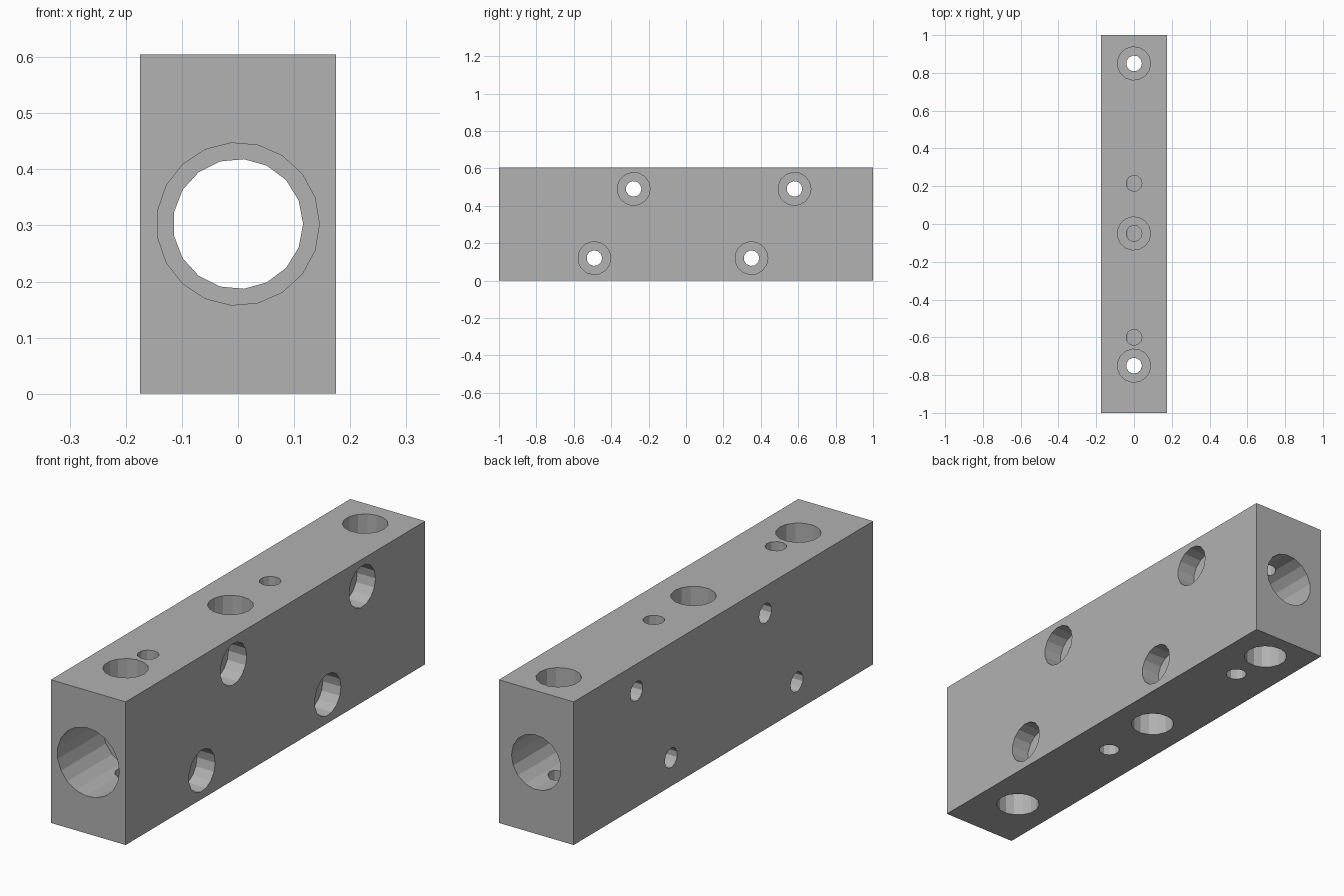
import bpy
from math import pi
from mathutils import Matrix, Vector

if "Cube" in bpy.data.objects:
    bpy.data.objects.remove(bpy.data.objects["Cube"])

WIDTH, LENGTH, HEIGHT = 0.35, 2.0, 0.605
MID = HEIGHT / 2
OUT = 0.05                      # how far cutters overshoot the surface
BIG, SMALL = 0.088, 0.042

grey = bpy.data.materials.new("machined grey")
grey.use_nodes = True
grey.diffuse_color = (0.445, 0.445, 0.445, 1)
grey.node_tree.nodes["Principled BSDF"].inputs["Base Color"].default_value = grey.diffuse_color

# Solid block
bpy.ops.mesh.primitive_cube_add(size=1, location=(0, 0, MID))
block = bpy.context.object
block.name = "manifold_block"
block.scale = (WIDTH, LENGTH, HEIGHT)
bpy.ops.object.transform_apply(location=True, rotation=True, scale=True)
block.data.materials.append(grey)


def drill(start, inward, depth, radius, sides):
    """Cut a flat-bottomed round hole from a surface point."""
    inward = Vector(inward)
    a = Vector(start) - inward * OUT
    b = Vector(start) + inward * depth
    bpy.ops.mesh.primitive_cylinder_add(vertices=sides, radius=radius, depth=(b - a).length)
    cutter = bpy.context.object
    spin = Matrix.Rotation(pi / 2, 4, "Z")      # puts one corner on the -x side
    cutter.matrix_world = (Matrix.Translation((a + b) / 2)
                           @ inward.to_track_quat("Z", "Y").to_matrix().to_4x4() @ spin)
    cutter.hide_render = True
    cutter.data.materials.append(grey)
    bpy.context.view_layer.objects.active = block
    mod = block.modifiers.new("hole", "BOOLEAN")
    mod.operation = "DIFFERENCE"
    mod.solver = "EXACT"
    mod.object = cutter
    bpy.ops.object.modifier_apply(modifier=mod.name)
    bpy.data.objects.remove(cutter)


# Lengthwise bore with a wider port at the front
front = (0, -LENGTH / 2, MID)
drill(front, (0, 1, 0), LENGTH + OUT, 0.116, 17)
drill(front, (0, 1, 0), 0.3, 0.145, 19)

# Counterbored bolt holes across the width
for y, z in ((-0.28, 0.49), (0.58, 0.49), (-0.49, 0.12), (0.35, 0.12)):
    start = (WIDTH / 2, y, z)
    drill(start, (-1, 0, 0), WIDTH + OUT, SMALL, 11)
    drill(start, (-1, 0, 0), 0.085, BIG, 15)

# Ports into the bore from above and below: stepped ones and plain ones
for z, inward, stepped, plain in (
        (HEIGHT, (0, 0, -1), (-0.75, -0.05, 0.85), (-0.6, 0.215)),
        (0, (0, 0, 1), (-0.75, 0.12, 0.85), (-0.16, 0.66))):
    for y in stepped + plain:
        drill((0, y, z), inward, MID, SMALL, 11)
    for y in stepped:
        drill((0, y, z), inward, 0.1, BIG, 15)

block.select_set(True)
bpy.ops.object.shade_flat()
